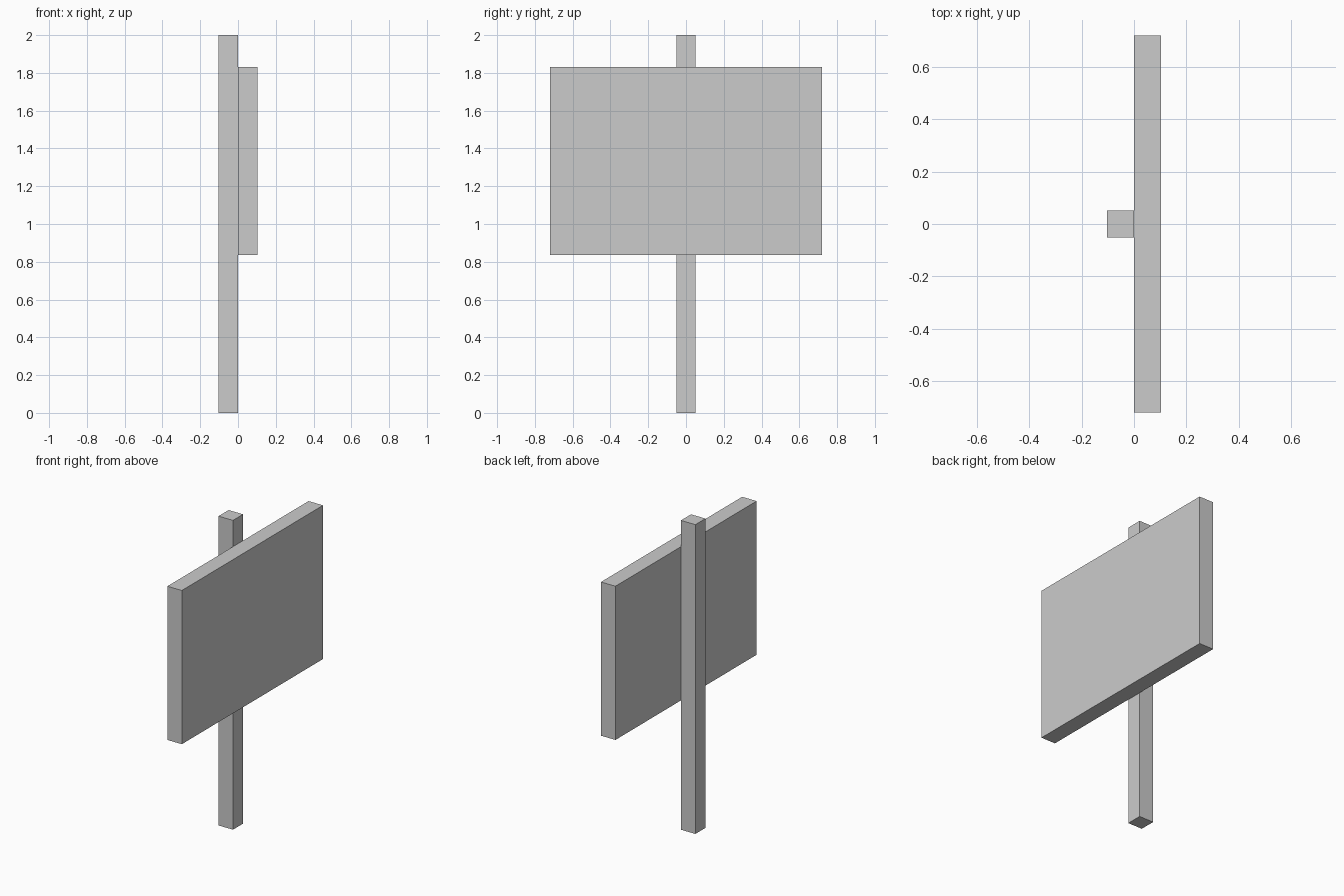
import bpy

if "Cube" in bpy.data.objects:
    bpy.data.objects.remove(bpy.data.objects["Cube"])


def box(name, x, y, z):
    """Box spanning the given (min, max) ranges."""
    spans = (x, y, z)
    bpy.ops.mesh.primitive_cube_add(size=1, location=[(a + b) / 2 for a, b in spans])
    obj = bpy.context.object
    obj.name = name
    obj.scale = [b - a for a, b in spans]
    bpy.ops.object.transform_apply(location=False, rotation=False, scale=True)
    return obj


# Upright post behind the board
box("post", (-0.103, 0), (-0.0515, 0.0515), (0, 2))

# Sign board fixed to the post's +x face
box("sign_board", (0, 0.103), (-0.721, 0.721), (0.836, 1.83))
